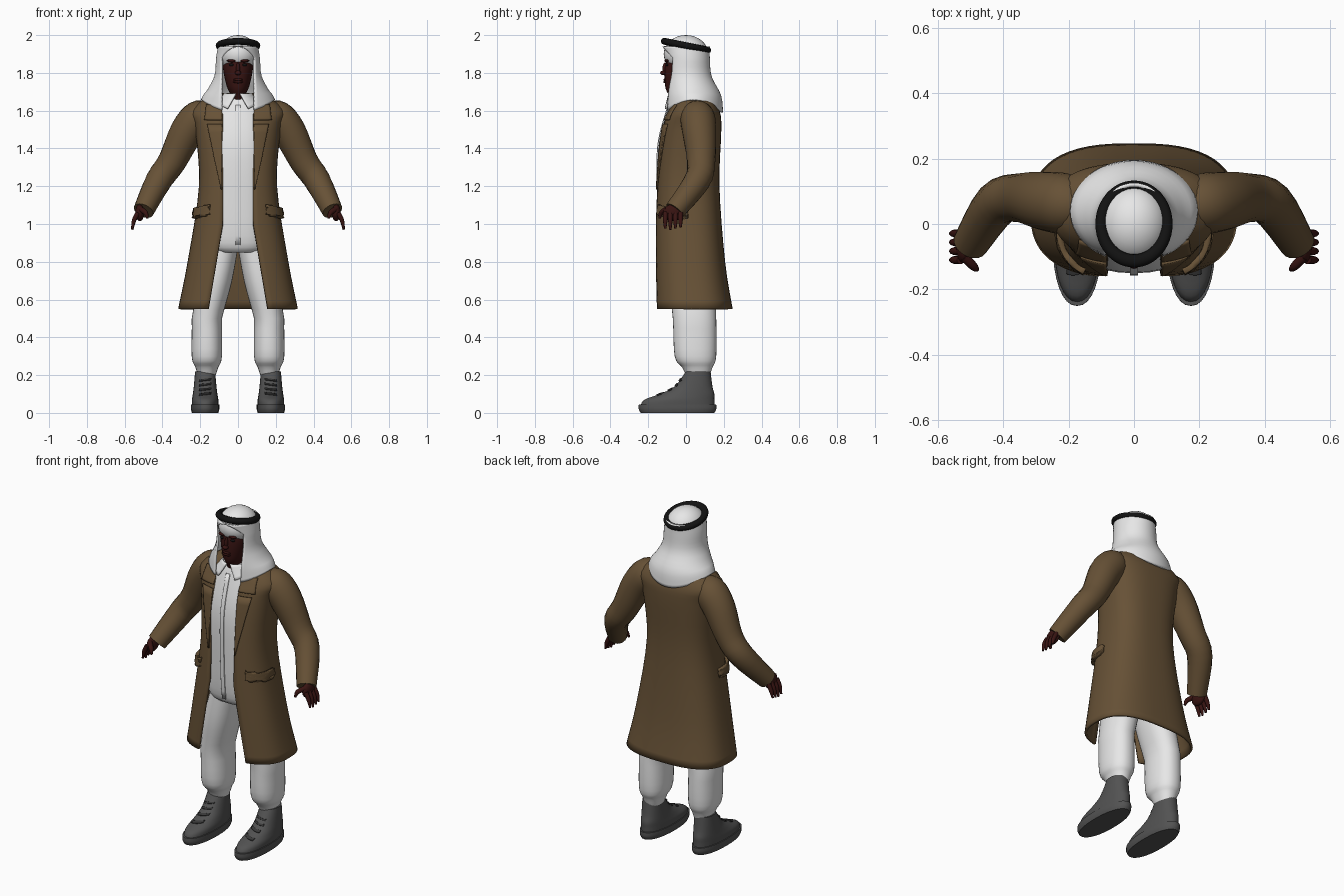
import bpy, bmesh, math
from mathutils import Vector

cube = bpy.data.objects.get("Cube")
if cube:
    bpy.data.objects.remove(cube, do_unlink=True)


def material(name, red, green, blue):
    mat = bpy.data.materials.new(name)
    mat.use_nodes = True
    mat.diffuse_color = (red, green, blue, 1)
    node = mat.node_tree.nodes["Principled BSDF"]
    node.inputs["Base Color"].default_value = (red, green, blue, 1)
    node.inputs["Roughness"].default_value = .8
    return mat


BROWN = material("coat brown", .135, .083, .037)
WHITE = material("cloth white", .8, .8, .8)
SKIN = material("dark skin", .04, .007, .006)
GREY = material("boot grey", .085, .085, .085)
BLACK = material("cord black", .006, .006, .006)
DARK = material("lace grey", .04, .04, .04)

# Cross-section exponents: lower is boxier
BOXY, SOFT, ROUND = .75, .9, 1


def finish(obj, mat, mirror=False):
    obj.data.materials.append(mat)
    bpy.ops.object.select_all(action='DESELECT')
    obj.select_set(True)
    bpy.context.view_layer.objects.active = obj
    bpy.ops.object.shade_smooth_by_angle(angle=math.radians(45))
    if mirror:
        obj.modifiers.new("mirror", 'MIRROR').use_mirror_merge = False


def skin_rows(name, mat, rows, closed=True, thick=0, mirror=False):
    """Skin a list of point rows; closed rows are capped, open ones thickened."""
    bm = bmesh.new()
    verts = [[bm.verts.new(p) for p in row] for row in rows]
    count = len(verts[0])
    for low, high in zip(verts, verts[1:]):
        for j in range(count if closed else count - 1):
            k = (j + 1) % count
            bm.faces.new((low[j], low[k], high[k], high[j]))
    if closed:
        bm.faces.new(verts[0])
        bm.faces.new(verts[-1])
    bmesh.ops.recalc_face_normals(bm, faces=bm.faces)
    mesh = bpy.data.meshes.new(name)
    bm.to_mesh(mesh)
    bm.free()
    obj = bpy.data.objects.new(name, mesh)
    bpy.context.collection.objects.link(obj)
    if thick:
        solid = obj.modifiers.new("thickness", 'SOLIDIFY')
        solid.thickness, solid.offset = thick, 0
    finish(obj, mat, mirror)


def dense(points, steps=4):
    """Smooth curve through tuples of numbers."""
    out = []
    for i in range(len(points) - 1):
        before, after = points[max(i - 1, 0)], points[min(i + 2, len(points) - 1)]
        for s in range(steps):
            t = s / steps
            out.append(tuple(
                b + t * (c - a) / 2 + t * t * (a - 2.5 * b + 2 * c - d / 2)
                + t ** 3 * (1.5 * (b - c) + (d - a) / 2)
                for a, b, c, d in zip(before, points[i], points[i + 1], after)))
    return out + [tuple(points[-1])]


def power(value, exponent):
    return math.copysign(abs(value) ** exponent, value)


def ring_point(ring, angle, shape, middle=0, out=0):
    """Point on a ring (height, half width, front, back); angle zero is the front."""
    z, width, front, back = ring
    x = middle + (width + out) * power(math.sin(angle), shape)
    depth = (back - front) / 2 + out
    return Vector((x, (front + back) / 2 - depth * power(math.cos(angle), shape), z))


def angle_at(ring, x, shape):
    return math.asin(power(max(-1, min(1, x / ring[1])), 1 / shape))


def loft(name, mat, rings, shape, middle=lambda z: 0, mirror=False, sides=32):
    rows = [[ring_point(ring, math.tau * j / sides, shape, middle(ring[0]))
             for j in range(sides)] for ring in dense(rings)]
    skin_rows(name, mat, rows, mirror=mirror)


def open_loft(name, mat, rings, shape, thick, gap, lift=lambda z: 0, sides=48):
    """Garment open at the front by a half gap, its sides raised by a lift."""
    rows = []
    for ring in dense(rings):
        z = ring[0]
        start = angle_at(ring, gap(z), shape)
        angles = [start + (math.tau - 2 * start) * j / sides for j in range(sides + 1)]
        rows.append([ring_point(ring, a, shape) + Vector((0, 0, lift(z) * math.sin(a) ** 2))
                     for a in angles])
    skin_rows(name, mat, rows, closed=False, thick=thick)


def patch(name, mat, rings, shape, heights, inner, outer, out, thick,
          drop=0, middle=0, mirror=True, steps=8):
    """Strip lying on a garment; its outer edge runs between two x values."""
    fine = dense(rings, 40)
    rows = []
    for i in range(steps + 1):
        z = heights[0] + (heights[1] - heights[0]) * i / steps
        edge = outer[0] + (outer[1] - outer[0]) * i / steps
        row = []
        for j in range(steps + 1):
            u = j / steps
            ring = min(fine, key=lambda r: abs(r[0] - z + drop * u))
            angle = angle_at(ring, inner + (edge - inner) * u, shape)
            row.append(ring_point(ring, angle, shape, middle, out))
        rows.append(row)
    skin_rows(name, mat, rows, closed=False, thick=thick, mirror=mirror)


def tube(name, mat, path, sides=10):
    """Mirrored round limb along (x, y, z, radius) points."""
    points = dense(path)
    rows = []
    for i, (x, y, z, radius) in enumerate(points):
        ahead, behind = points[min(i + 1, len(points) - 1)], points[max(i - 1, 0)]
        turn = (Vector(ahead[:3]) - Vector(behind[:3])).to_track_quat('Z', 'Y')
        angles = [math.tau * j / sides for j in range(sides)]
        rows.append([Vector((x, y, z)) + turn @ Vector((math.cos(a), math.sin(a), 0)) * radius
                     for a in angles])
    skin_rows(name, mat, rows, mirror=True)


def ball(name, mat, location, scale, mirror=False):
    bpy.ops.mesh.primitive_uv_sphere_add(segments=32, ring_count=16, radius=1,
                                         location=location, scale=scale)
    obj = bpy.context.object
    obj.name = name
    bpy.ops.object.transform_apply(location=True, rotation=True, scale=True)
    finish(obj, mat, mirror)


# Coat body, lapels, collar and pocket flaps
COAT = [(.55, .31, -.16, .24), (.8, .26, -.16, .2), (1.2, .2, -.15, .17),
        (1.5, .22, -.12, .18), (1.6, .24, -.08, .17), (1.69, .12, -.03, .12)]
open_loft("coat_body", BROWN, COAT, BOXY, .014, gap=lambda z: .08 + max(0, 1 - z) * .17)
patch("lapels", BROWN, COAT, BOXY, (1.18, 1.53), .08, (.085, .155), out=.011, thick=.008)
patch("coat_collar", BROWN, COAT, BOXY, (1.55, 1.63), .08, (.17, .16), out=.011, thick=.008)
patch("pocket_flaps", BROWN, COAT, BOXY, (1.05, 1.1), .14, (.22, .22),
      out=.017, thick=.02, drop=.02)

# Sleeves
tube("sleeves", BROWN, [(.14, .05, 1.6, .05), (.2, .06, 1.57, .09), (.27, .07, 1.49, .09),
                        (.35, .08, 1.33, .075), (.42, .06, 1.23, .07),
                        (.5, -.06, 1.07, .055)], sides=20)

# Hands
ball("palms", SKIN, (.52, -.07, 1.06), (.024, .05, .045), mirror=True)
for i, finger in enumerate(("index", "middle", "ring", "little")):
    y = -.11 + .027 * i
    tip = .97 + .006 * abs(i - 1)
    tube(finger + "_fingers", SKIN, [(.53, y, 1.06, .013), (.55, y, 1.02, .012),
                                     (.56, y, tip, .006)])
tube("thumbs", SKIN, [(.52, -.1, 1.08, .015), (.49, -.13, 1.06, .013), (.48, -.14, 1.03, .006)])

# Shirt with placket and collar
SHIRT = [(.85, .12, -.1, .1), (.9, .16, -.13, .13), (1.1, .16, -.145, .13),
         (1.4, .16, -.147, .13), (1.6, .14, -.1, .12), (1.68, .06, -.07, .07)]
loft("shirt", WHITE, SHIRT, BOXY)
patch("shirt_placket", WHITE, SHIRT, BOXY, (.89, 1.63), -.012, (.012, .012),
      out=.004, thick=.005, mirror=False, steps=16)
open_loft("shirt_collar", WHITE, [(1.69, .07, -.09, .08), (1.6, .11, -.12, .09)], SOFT, .008,
          gap=lambda z: .01 + (1.69 - z) / 2, lift=lambda z: (1.69 - z) / 2)

# Trousers gathered at the ankle
loft("trouser_legs", WHITE, [(.92, .08, -.09, .12), (.7, .09, -.09, .15), (.5, .08, -.07, .16),
                             (.3, .08, -.06, .16), (.24, .06, -.02, .14), (.18, .04, .01, .12)],
     SOFT, middle=lambda z: .165 - max(0, z - .5) * .22, mirror=True)

# Boots, soles and laces
FOOT = .174
BOOT = [(.04, .07, -.24, .15), (.07, .07, -.22, .15), (.1, .065, -.14, .15),
        (.14, .06, -.06, .14), (.22, .053, 0, .13)]
loft("boot_uppers", GREY, BOOT, SOFT, middle=lambda z: FOOT, mirror=True)
loft("boot_soles", GREY, [(0, .07, -.24, .15), (.02, .075, -.25, .16), (.045, .075, -.25, .16)],
     SOFT, middle=lambda z: FOOT, mirror=True)
for i in range(4):
    z = .1 + .025 * i
    patch("laces", DARK, BOOT, SOFT, (z, z + .008), -.03, (.03, .03),
          out=.004, thick=.006, drop=.008, middle=FOOT)

# Head and face
loft("head", SKIN, [(1.6, .05, -.05, .06), (1.68, .04, -.09, .07), (1.73, .06, -.11, .08),
                    (1.84, .08, -.11, .1), (1.95, .06, -.08, .08)], SOFT)
ball("nose_bridge", SKIN, (0, -.11, 1.82), (.01, .015, .035))
ball("nose_tip", SKIN, (0, -.12, 1.8), (.017, .017, .012))
for z in (1.752, 1.764):
    ball("lip", SKIN, (0, -.11, z), (.026, .01, .007))
ball("brows", SKIN, (.034, -.1, 1.864), (.026, .014, .008), mirror=True)
ball("eyes", BLACK, (.034, -.1, 1.842), (.015, .008, .007), mirror=True)

# Headscarf crown, drape and cord
ball("scarf_crown", WHITE, (0, 0, 1.9), (.105, .118, .1))
open_loft("scarf_drape", WHITE, [(1.94, .1, -.12, .12), (1.88, .11, -.11, .12),
                                 (1.78, .12, -.11, .13), (1.68, .17, -.11, .18),
                                 (1.59, .19, -.11, .19)], ROUND, .012,
          gap=lambda z: .085 * min(1, max(0, 1.94 - z) / .06) ** .5,
          lift=lambda z: max(0, 1.7 - z) * .6)
bpy.ops.mesh.primitive_torus_add(major_segments=48, minor_segments=12, major_radius=.1,
                                 minor_radius=.018, location=(0, 0, 1.944), rotation=(-.2, 0, 0))
cord = bpy.context.object
cord.name = "head_cord"
cord.scale.y = 1.15
finish(cord, BLACK)
